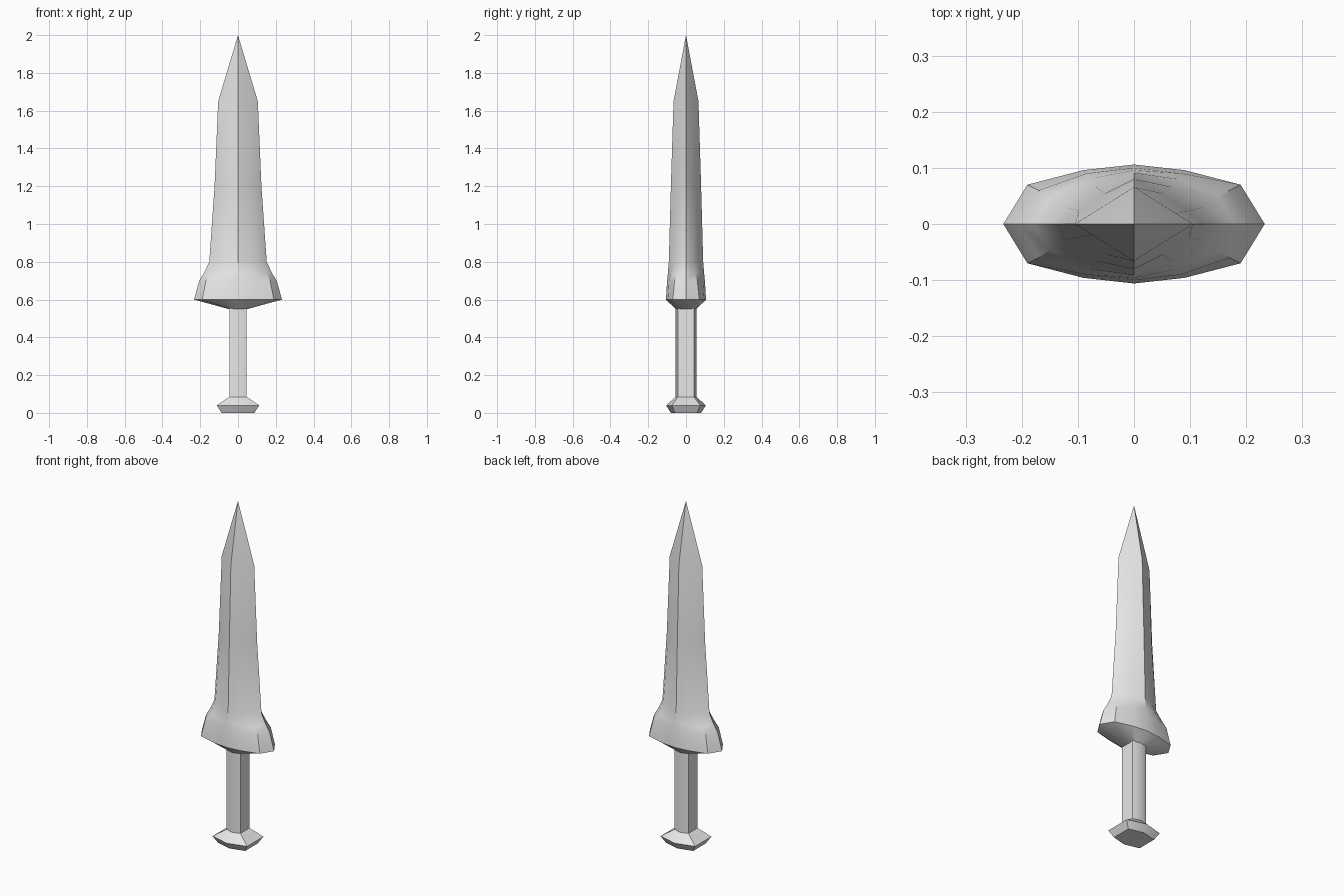
import bpy
import bmesh
import math

if "Cube" in bpy.data.objects:
    bpy.data.objects.remove(bpy.data.objects["Cube"], do_unlink=True)

steel = bpy.data.materials.new("plain grey")
steel.use_nodes = True
GREY = (0.8, 0.8, 0.8, 1.0)
steel.diffuse_color = GREY
steel.node_tree.nodes["Principled BSDF"].inputs["Base Color"].default_value = GREY


def ring(quarter):
    """Mirror a quarter outline (from the +x side to the +y axis) into a full loop."""
    half = quarter + [(-x, y) for x, y in reversed(quarter) if x > 0]
    return half + [(x, -y) for x, y in reversed(half) if y > 0]


def loft(name, sections, tip=None, angle=30, cap_bottom=True, cap_top=False):
    """Skin a stack of (z, quarter outline) sections, with an optional point on top."""
    bm = bmesh.new()
    loops = [[bm.verts.new((x, y, z)) for x, y in ring(q)] for z, q in sections]
    n = len(loops[0])
    for low, high in zip(loops, loops[1:]):
        for i in range(n):
            j = (i + 1) % n
            bm.faces.new((low[i], low[j], high[j], high[i]))
    if cap_bottom:
        bm.faces.new(list(reversed(loops[0])))
    if cap_top:
        bm.faces.new(loops[-1])
    if tip is not None:
        apex = bm.verts.new((0, 0, tip))
        for i in range(n):
            bm.faces.new((loops[-1][i], loops[-1][(i + 1) % n], apex))
    bmesh.ops.recalc_face_normals(bm, faces=bm.faces)
    mesh = bpy.data.meshes.new(name)
    bm.to_mesh(mesh)
    bm.free()
    mesh.materials.append(steel)
    obj = bpy.data.objects.new(name, mesh)
    bpy.context.collection.objects.link(obj)
    bpy.ops.object.select_all(action='DESELECT')
    obj.select_set(True)
    bpy.context.view_layer.objects.active = obj
    bpy.ops.object.shade_smooth_by_angle(angle=math.radians(angle))
    return obj


def hexagon(x, y_side, y_tip):
    return [(x, y_side), (0, y_tip)]


# Blade, flaring into the guard, whose underside narrows to the grip
loft("blade_and_guard", [
    (0.55, [(0.05, 0), (0.045, 0.03), (0.022, 0.049), (0, 0.055)]),
    (0.60, [(0.233, 0), (0.19, 0.07), (0.09, 0.096), (0, 0.106)]),
    (0.70, [(0.205, 0), (0.17, 0.060), (0.085, 0.090), (0, 0.100)]),
    (0.74, [(0.180, 0), (0.15, 0.047), (0.080, 0.080), (0, 0.096)]),
    (0.80, [(0.152, 0), (0.125, 0.030), (0.068, 0.066), (0, 0.091)]),
    (1.20, [(0.124, 0), (0.098, 0.024), (0.052, 0.054), (0, 0.080)]),
    (1.65, [(0.105, 0), (0.075, 0.019), (0.035, 0.044), (0, 0.066)]),
], tip=2.0)

# Six-sided grip
grip = hexagon(0.045, 0.042, 0.055)
loft("grip", [(0.08, grip), (0.56, grip)], angle=60, cap_top=True)

# Six-sided pommel with a wide rim
loft("pommel", [
    (0.0, hexagon(0.087, 0.058, 0.080)),
    (0.04, hexagon(0.112, 0.075, 0.105)),
    (0.085, grip),
], cap_top=True)
